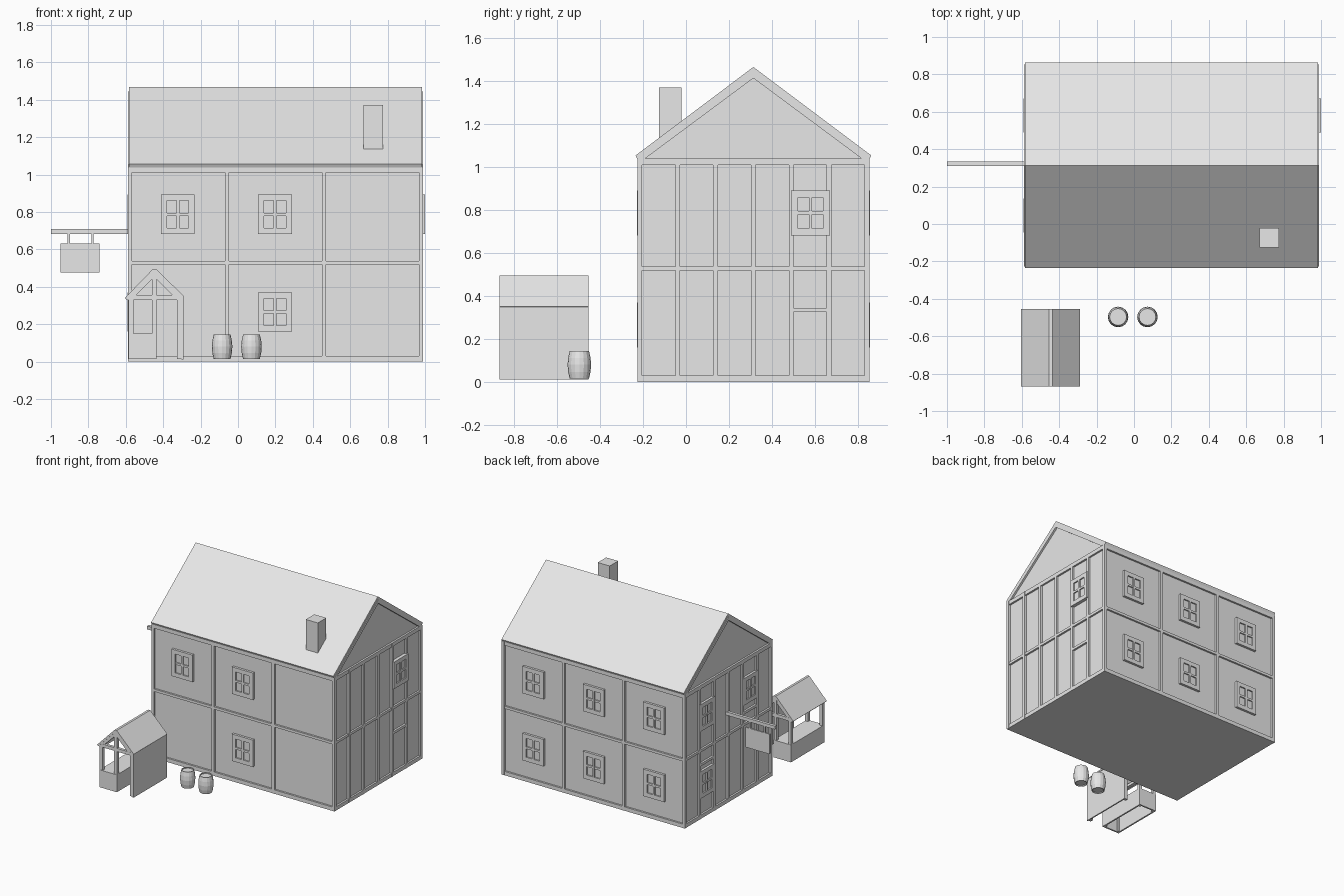
import bpy, bmesh, math
from mathutils import Vector

cube = bpy.data.objects.get("Cube")
if cube:
    bpy.data.objects.remove(cube, do_unlink=True)

grey = bpy.data.materials.new("plain grey")
grey.use_nodes = True
grey.diffuse_color = (0.8, 0.8, 0.8, 1)
grey.node_tree.nodes["Principled BSDF"].inputs["Base Color"].default_value = (0.8, 0.8, 0.8, 1)


def finish(name, bm):
    bmesh.ops.recalc_face_normals(bm, faces=bm.faces)
    mesh = bpy.data.meshes.new(name)
    bm.to_mesh(mesh)
    bm.free()
    mesh.materials.append(grey)
    obj = bpy.data.objects.new(name, mesh)
    bpy.context.collection.objects.link(obj)
    return obj


def add_box(bm, x0, x1, y0, y1, z0, z1):
    verts = bmesh.ops.create_cube(bm, size=1)["verts"]
    for v in verts:
        v.co = Vector((x0 + (v.co.x + 0.5) * (x1 - x0),
                       y0 + (v.co.y + 0.5) * (y1 - y0),
                       z0 + (v.co.z + 0.5) * (z1 - z0)))


def boxes(name, sizes):
    bm = bmesh.new()
    for s in sizes:
        add_box(bm, *s)
    return finish(name, bm)


def add_prism(bm, points, a, b, axis):
    # Extrude a profile along x (points are y, z) or y (points are x, z)
    place = (lambda p, t: (t, *p)) if axis == "x" else (lambda p, t: (p[0], t, p[1]))
    face = bm.faces.new([bm.verts.new(place(p, a)) for p in points])
    new = bmesh.ops.extrude_face_region(bm, geom=[face])["geom"]
    move = Vector(place((0, 0), b - a))
    bmesh.ops.translate(bm, vec=move, verts=[g for g in new if isinstance(g, bmesh.types.BMVert)])


def prism(name, points, a, b, axis):
    bm = bmesh.new()
    add_prism(bm, points, a, b, axis)
    return finish(name, bm)


# House extents, and the plaster surface set back behind the timbers
X0, X1, Y0, Y1 = -0.588, 0.989, -0.226, 0.854
INSET, EAVE, RIDGE, MID = 0.015, 1.04, 1.445, 0.314


def on_wall(bm, side, u0, u1, z0, z1, d0, d1):
    # Box on a wall: u runs along the wall, d is the distance out of the plaster
    if side == "front":
        add_box(bm, u0, u1, Y0 + INSET - d1, Y0 + INSET - d0, z0, z1)
    elif side == "back":
        add_box(bm, u0, u1, Y1 - INSET + d0, Y1 - INSET + d1, z0, z1)
    elif side == "right":
        add_box(bm, X0 + INSET - d1, X0 + INSET - d0, u0, u1, z0, z1)
    else:
        add_box(bm, X1 - INSET + d0, X1 - INSET + d1, u0, u1, z0, z1)


# Plaster body with gables
i = INSET
prism("house_body", [(Y0 + i, 0), (Y1 - i, 0), (Y1 - i, EAVE), (MID, RIDGE), (Y0 + i, EAVE)],
      X0 + i, X1 - i, "x")

# Timber frame: posts and rails on every wall
for side, lo, hi, bays in (("front", X0, X1, 3), ("back", X0, X1, 3),
                           ("left", Y0, Y1, 6), ("right", Y0, Y1, 6)):
    bm = bmesh.new()
    half = 0.011
    for k in range(bays + 1):
        c = lo + half + (hi - lo - 2 * half) * k / bays
        on_wall(bm, side, c - half, c + half, 0, EAVE, -0.005, INSET)
    for z0, z1 in ((0, 0.03), (0.518, 0.538), (1.01, EAVE)):
        on_wall(bm, side, lo, hi, z0, z1, -0.005, INSET - 0.001)
    finish(side + "_timbers", bm)

# Sloping gable timbers under the roof ends
for name, a, b in (("right_gable_timber", X0, X0 + 0.02), ("left_gable_timber", X1 - 0.02, X1)):
    prism(name, [(Y0, EAVE), (MID, RIDGE), (Y1, EAVE), (Y1 - 0.035, EAVE),
                 (MID, RIDGE - 0.03), (Y0 + 0.035, EAVE)], a, b, "x")

# Main roof
prism("roof", [(-0.226, 1.037), (-0.235, 1.055), (MID, 1.467), (0.863, 1.055),
               (0.854, 1.037), (MID, 1.442)], -0.584, 0.985, "x")
boxes("chimney", [(0.672, 0.775, -0.125, -0.022, 1.1, 1.372)])


# Windows: frame, crossing bars and recessed panes
def window(name, side, u, z, out=0.018):
    bm = bmesh.new()
    w, h, rim, bar = 0.09, 0.105, 0.032, 0.008
    on_wall(bm, side, u - w + 0.01, u + w - 0.01, z - h + 0.01, z + h - 0.01, -0.005, out - 0.01)
    for s in (-1, 1):
        a, b = sorted((u + s * w, u + s * (w - rim)))
        on_wall(bm, side, a, b, z - h, z + h, -0.005, out)
        a, b = sorted((z + s * h, z + s * (h - rim)))
        on_wall(bm, side, u - w + rim, u + w - rim, a, b, -0.005, out)
    on_wall(bm, side, u - bar, u + bar, z - h + rim, z + h - rim, -0.005, out)
    on_wall(bm, side, u - w + rim, u + w - rim, z - bar, z + bar, -0.005, out - 0.001)
    finish(name, bm)


LOW, HIGH = 0.265, 0.787
for n, (side, u, z) in enumerate([("front", -0.322, HIGH), ("front", 0.198, HIGH), ("front", 0.198, LOW)]
                                 + [("back", u, z) for u in (-0.322, 0.198, 0.718) for z in (LOW, HIGH)]
                                 + [("right", 0.58, LOW), ("right", 0.58, HIGH), ("right", 0.045, HIGH)]):
    window(f"{side}_window_{n}", side, u, z)
window("left_window", "left", 0.58, HIGH, 0.026)

# Rails that close off the small panels by the side windows
for side, u, z in (("left", 0.58, 0.335), ("right", 0.58, 0.42), ("right", 0.045, 0.62)):
    bm = bmesh.new()
    on_wall(bm, side, u - 0.09, u + 0.09, z - 0.01, z + 0.01, -0.005, INSET)
    finish(side + "_panel_rail", bm)

# Hanging sign on its beam
boxes("sign_beam", [(-1, -0.57, 0.31, 0.333, 0.682, 0.708)])
boxes("sign_hangers", [(x - 0.006, x + 0.006, 0.316, 0.328, 0.625, 0.69) for x in (-0.905, -0.778)])
boxes("sign_board", [(-0.948, -0.74, 0.316, 0.328, 0.475, 0.63)])

# Porch: roof, solid wall, posts, beams and bench
PY0, PY1 = -0.868, -0.455
prism("porch_roof", [(-0.605, 0.34), (-0.455, 0.495), (-0.437, 0.495), (-0.29, 0.35),
                     (-0.3, 0.34), (-0.446, 0.482), (-0.595, 0.33)], PY0, PY1, "y")
boxes("porch_wall", [(-0.302, -0.292, PY0, PY1, 0.01, 0.35)])
ends = ((PY0 + 0.003, PY0 + 0.025), (PY1 - 0.025, PY1 - 0.003))
boxes("porch_posts", [(x, x + 0.025, a, b, 0.015, 0.345) for a, b in ends for x in (-0.585, -0.46, -0.326)])
boxes("porch_beams", [(-0.59, -0.3, a, b, 0.33, 0.355) for a, b in ends]
      + [(-0.585, -0.56, PY0 + 0.01, PY1 - 0.01, 0.331, 0.352)])
for name, (a, b) in zip(("porch_front_truss", "porch_back_truss"), ends):
    bm = bmesh.new()
    add_box(bm, -0.46, -0.435, a, b, 0.35, 0.475)
    add_prism(bm, [(-0.595, 0.335), (-0.447, 0.485), (-0.3, 0.34),
                   (-0.335, 0.34), (-0.447, 0.452), (-0.56, 0.34)], a + 0.001, b - 0.001, "y")
    finish(name, bm)
boxes("porch_bench", [(-0.585, -0.435, PY0, PY1, 0.138, 0.15),
                      (-0.585, -0.573, PY0, PY1, 0.015, 0.14),
                      (-0.447, -0.435, PY0, PY1, 0.015, 0.14),
                      (-0.585, -0.435, PY0, PY0 + 0.012, 0.015, 0.14),
                      (-0.585, -0.435, PY1 - 0.012, PY1, 0.015, 0.14)])

# Barrels turned from a bulging profile with sunken lids
SIDES = 16
profile = [(0, 0.022), (0.039, 0.022), (0.039, 0.015), (0.045, 0.015), (0.052, 0.045), (0.055, 0.08),
           (0.052, 0.112), (0.045, 0.144), (0.039, 0.144), (0.039, 0.136), (0, 0.136)]
for name, cx in (("barrel_right", -0.085), ("barrel_left", 0.072)):
    bm = bmesh.new()
    verts = [bm.verts.new((cx + r, -0.497, z)) for r, z in profile]
    edges = [bm.edges.new(pair) for pair in zip(verts, verts[1:])]
    bmesh.ops.spin(bm, geom=verts + edges, cent=(cx, -0.497, 0), axis=(0, 0, 1),
                   angle=math.tau, steps=SIDES)
    bmesh.ops.remove_doubles(bm, verts=bm.verts, dist=0.0005)
    finish(name, bm)
